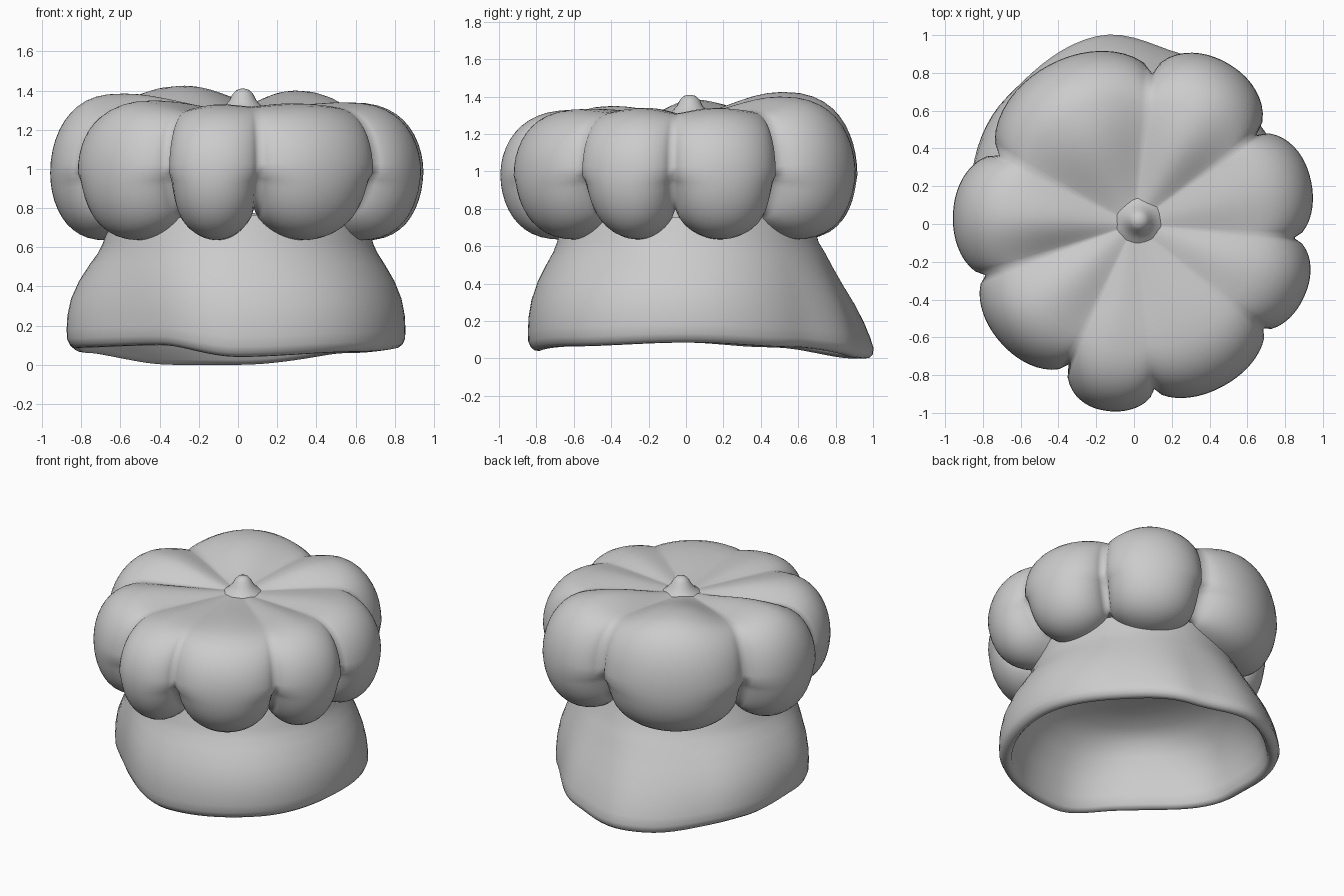
import bpy, bmesh, math
from math import sin, cos, pi, radians

cube = bpy.data.objects.get("Cube")
if cube:
    bpy.data.objects.remove(cube)

cloth = bpy.data.materials.new("white cloth")
cloth.use_nodes = True
cloth.diffuse_color = (0.6, 0.6, 0.6, 1)
cloth.node_tree.nodes["Principled BSDF"].inputs["Base Color"].default_value = (0.6, 0.6, 0.6, 1)


def loft(name, rings):
    """Skin closed rings of points, listed bottom to top or outside to inside."""
    bm = bmesh.new()
    rows = [[bm.verts.new(p) for p in ring] for ring in rings]
    n = len(rows[0])
    for a, b in zip(rows, rows[1:]):
        for i in range(n):
            j = (i + 1) % n
            bm.faces.new((a[i], a[j], b[j], b[i]))
    bm.faces.new(rows[-1])
    mesh = bpy.data.meshes.new(name)
    bm.to_mesh(mesh)
    bm.free()
    mesh.materials.append(cloth)
    mesh.shade_smooth()
    obj = bpy.data.objects.new(name, mesh)
    bpy.context.collection.objects.link(obj)
    return obj


def ease(keys, x):
    """Smooth interpolation through sorted (x, value) keys."""
    for (x0, v0), (x1, v1) in zip(keys, keys[1:]):
        if x <= x1:
            t = max(0, (x - x0) / (x1 - x0))
            return v0 + (v1 - v0) * t * t * (3 - 2 * t)
    return keys[-1][1]


# Puffy crown: creases are (angle, radius, depth on top), lobes (tip radius, top height)
creases = [(-5, .85, .03), (36, .80, .05), (83, .80, .08), (153, .80, .07),
           (199, .83, .08), (245, .82, .04), (277, .88, .015), (321, .88, .02)]
lobes = [(.965, 1.34), (.985, 1.40), (.955, 1.425), (.96, 1.385),
         (.945, 1.35), (1.0, 1.33), (.98, 1.335), (.98, 1.34)]
STEPS, CORE, CENTRE = 20, 0.58, 1.30
columns = []
for k, (tip, top) in enumerate(lobes):
    a0, r0, d0 = creases[k]
    a1, r1, d1 = creases[(k + 1) % 8]
    a1 += 360 if a1 < a0 else 0
    for i in range(STEPS):
        s = i / STEPS
        u = 2 * s - 1
        near, depth, side = (r0, d0, lobes[k - 1][1]) if u < 0 else (r1, d1, lobes[(k + 1) % 8][1])
        valley_top = (top + side) / 2 - depth
        soft = sin(s * pi) ** 1.2
        columns.append((radians(a0 + (a1 - a0) * s), near, tip, u,
                        valley_top + (top - valley_top) * soft))

rings = []
SIDE = 22
for j in range(SIDE + 1):
    phi = -pi / 2 + pi * j / SIDE
    c, s = max(cos(phi), 0), sin(phi)
    ring = []
    for ang, near, tip, u, top in columns:
        # creases open into wide notches underneath, and stay shallow above
        bulge = (1 - abs(u) ** 2.2) ** (0.65 + 0.1 * s)
        radius = near + (0.02 * s if s > 0 else -0.11 * (-s) ** 0.5)
        radius += (tip - radius) * bulge
        if s > 0:
            r = CORE + (radius - CORE) * c ** 0.75
            z = 0.98 + s * (top - 0.98)
        else:
            r = 0.65 + (radius - 0.65) * c ** 0.75
            z = 0.98 + s * (0.18 + 0.165 * (1 - u * u) ** 0.7)
        ring.append((r * cos(ang), r * sin(ang), z))
    rings.append(ring)
for j in range(1, 9):
    f = 1 - j / 8.3
    w = f * f * (3 - 2 * f)
    rings.append([(CORE * f * cos(a), CORE * f * sin(a), CENTRE + (top - CENTRE) * w)
                  for a, near, tip, u, top in columns])
loft("puffy_crown", rings)

# Flared hollow band: rim outline and rim height by angle
outline = [(-90, .845), (-45, .88), (0, .855), (45, .85), (75, .94), (100, 1.02),
           (135, .955), (180, .875), (225, .765), (270, .845)]
rim_height = [(-90, .04), (-45, .065), (0, .085), (45, .06), (90, .0), (110, .0),
              (150, .06), (180, .085), (238, .10), (270, .04)]
# (flare at front and sides, flare at back, inset, height as a share of neck height)
profile = [(-.1, -.1, .02, 1.25), (0, 0, 0, 1), (.13, .12, 0, .91), (.36, .24, 0, .80),
           (.66, .43, 0, .64), (.88, .64, 0, .47), (.98, .81, 0, .31), (1, .92, 0, .18),
           (.99, .98, 0, .09), (.97, 1, .01, .035), (.96, 1, .03, .005), (.96, 1, .055, 0),
           (.96, .98, .075, .04), (.96, .9, .085, .18), (.9, .68, .09, .4), (.55, .4, .09, .66),
           (.15, .15, .10, .84), (0, 0, .17, .95), (0, 0, .3, 1.02),
           (0, 0, .45, 1.06), (0, 0, .63, 1.08)]
NECK = 0.62
rings = []
for flare, back_flare, inset, h in profile:
    ring = []
    for i in range(96):
        deg = -90 + 360 * i / 96
        ang = radians(deg)
        rim, low = ease(outline, deg), ease(rim_height, deg)
        back = max(0, sin(ang)) ** 2
        mix = flare + (back_flare - flare) * back
        neck = 0.69 + 0.02 * back
        r = neck + (rim - neck) * mix - inset
        ring.append((r * cos(ang), r * sin(ang), low + (NECK - low) * h))
    rings.append(ring)
band = loft("flared_band", rings)
band.data.flip_normals()

# Small knob in the middle of the crown
knob = [(.15, 1.285), (.10, 1.315), (.07, 1.35), (.052, 1.383), (.033, 1.403), (.01, 1.41)]
loft("top_knob", [[(.025 + r * cos(2 * pi * i / 20), .02 + r * sin(2 * pi * i / 20), z)
                   for i in range(20)] for r, z in knob])
